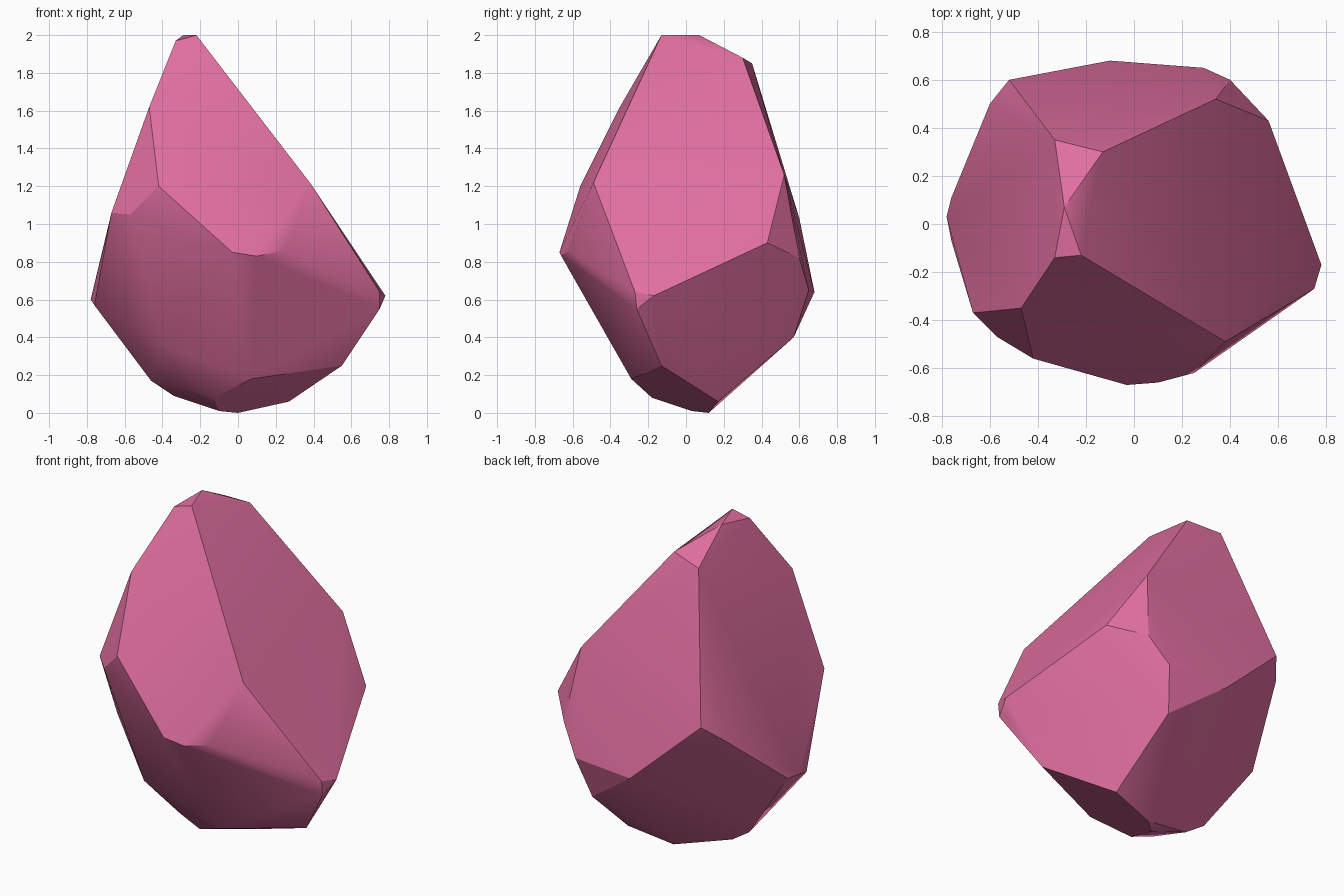
import bpy
import bmesh
import math
from mathutils import Vector

# Remove the default cube only
default_cube = bpy.data.objects.get("Cube")
if default_cube:
    bpy.data.objects.remove(default_cube, do_unlink=True)


def make_material(name, colour):
    material = bpy.data.materials.new(name)
    material.use_nodes = True
    material.diffuse_color = colour
    shader = next(n for n in material.node_tree.nodes if n.type == "BSDF_PRINCIPLED")
    shader.inputs["Base Color"].default_value = colour
    shader.inputs["Roughness"].default_value = 0.8
    return material


def hull_object(name, corner_groups, material):
    """Chiselled solid: the convex skin stretched over its facet corners."""
    bm = bmesh.new()
    for group in corner_groups:
        for corner in group:
            bm.verts.new(Vector(corner) / 100)  # corners are in hundredths
    result = bmesh.ops.convex_hull(bm, input=bm.verts[:])
    unused = {v for v in result["geom_interior"] + result["geom_unused"]
              if isinstance(v, bmesh.types.BMVert) and v.is_valid and not v.link_faces}
    bmesh.ops.delete(bm, geom=list(unused), context="VERTS")

    # Merge nearly flat triangles into broad facets
    bmesh.ops.dissolve_limit(bm, angle_limit=math.radians(2),
                             verts=bm.verts[:], edges=bm.edges[:])
    bmesh.ops.recalc_face_normals(bm, faces=bm.faces[:])
    mesh = bpy.data.meshes.new(name)
    bm.to_mesh(mesh)
    bm.free()
    mesh.materials.append(material)
    obj = bpy.data.objects.new(name, mesh)
    bpy.context.collection.objects.link(obj)
    return obj


# Narrow sloping crest at the peak
crest = [(-22, -13, 200), (-33, -14, 197), (-29, 7, 200),
         (-13, 30, 188), (-33, 35, 185)]

# Shoulders where the tall upper facets end
shoulders = [(-47, -35, 162), (-42, -56, 120), (38, -49, 122), (34, 52, 126),
             (-67, -37, 106), (-57, -47, 105), (-52, 60, 103), (-60, 50, 94)]

# Widest band, front then right, back and left
girdle_front = [(-3, -67, 85), (10, -66, 83), (25, -62, 86)]
girdle_side = [(78, -17, 62), (75, -27, 64), (75, -26, 55), (73, -20, 52),
               (56, 43, 90), (40, 60, 82)]
girdle_back = [(29, 65, 65), (-10, 68, 64)]
girdle_far_side = [(-78, 3, 60), (-76, -7, 57), (-76, 11, 60)]

# Tapered underside
underside = [(23, 57, 40), (55, -13, 25), (27, 17, 6), (7, -29, 18),
             (-13, -18, 8), (-40, -33, 36), (-28, -16, 13), (-46, 5, 17),
             (-34, 4, 9), (-10, 3, 1), (0, 12, 0)]

pink_stone = make_material("pink stone", (0.75, 0.16, 0.35, 1.0))
rock = hull_object("rock", [crest, shoulders, girdle_front, girdle_side,
                            girdle_back, girdle_far_side, underside], pink_stone)

# Soft facets with crisp ridges
bpy.ops.object.select_all(action="DESELECT")
rock.select_set(True)
bpy.context.view_layer.objects.active = rock
bpy.ops.object.shade_smooth_by_angle(angle=math.radians(30))
